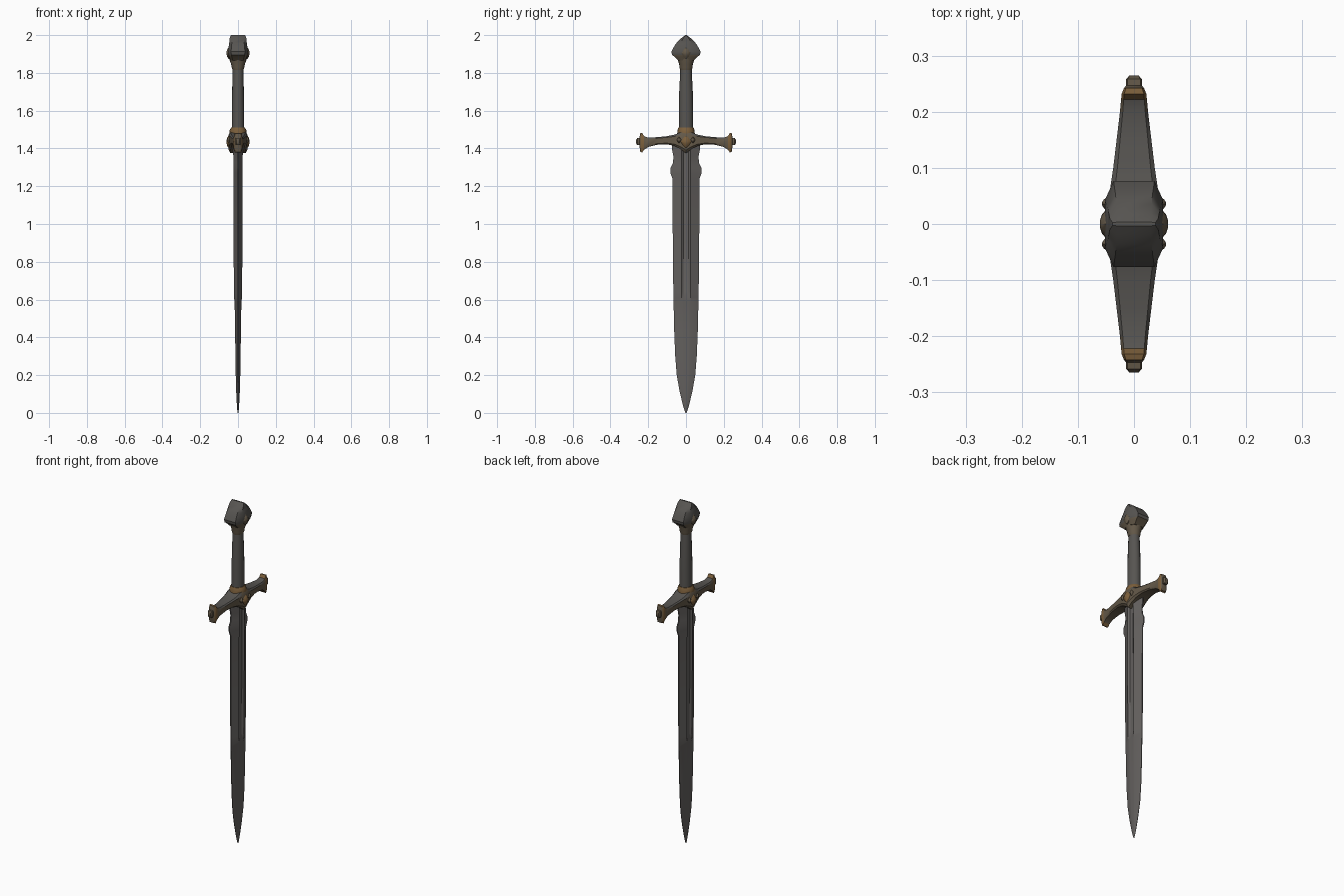
import bpy, bmesh, math

if "Cube" in bpy.data.objects:
    bpy.data.objects.remove(bpy.data.objects["Cube"])


def material(name, rgb):
    m = bpy.data.materials.new(name)
    m.diffuse_color = (*rgb, 1)
    m.use_nodes = True
    m.node_tree.nodes["Principled BSDF"].inputs["Base Color"].default_value = m.diffuse_color
    return m


STEEL = material("worn steel", (0.125, 0.117, 0.112))
GREY = material("dark grey metal", (0.095, 0.090, 0.083))
BRONZE = material("tarnished bronze", (0.125, 0.098, 0.065))
RUST = material("orange bronze", (0.20, 0.115, 0.045))


def loft(name, rings, mats, rule=None, angle=35):
    """Skin a list of equal-length point rings, capped at both ends."""
    bm = bmesh.new()
    rows = [[bm.verts.new(p) for p in ring] for ring in rings]
    n = len(rows[0])
    for a, b in zip(rows, rows[1:]):
        for i in range(n):
            j = (i + 1) % n
            bm.faces.new((a[i], a[j], b[j], b[i]))
    bm.faces.new(rows[0])
    bm.faces.new(rows[-1])
    bmesh.ops.recalc_face_normals(bm, faces=bm.faces)
    bm.normal_update()
    if rule:
        for f in bm.faces:
            f.material_index = rule(f.calc_center_median(), f.normal)
    me = bpy.data.meshes.new(name)
    bm.to_mesh(me)
    bm.free()
    for m in mats:
        me.materials.append(m)
    ob = bpy.data.objects.new(name, me)
    bpy.context.collection.objects.link(ob)
    bpy.ops.object.select_all(action='DESELECT')
    ob.select_set(True)
    bpy.context.view_layer.objects.active = ob
    bpy.ops.object.shade_smooth_by_angle(angle=math.radians(angle))
    return ob


def octagon(hx, hy, cx=0.4, cy=0.4):
    """Chamfered rectangle; cx, cy are the chamfer fractions."""
    a, b = hx * (1 - cx), hy * (1 - cy)
    return [(hx, -b), (hx, b), (a, hy), (-a, hy),
            (-hx, b), (-hx, -b), (-a, -hy), (a, -hy)]


def boss(name, x, y, z, depth, ry, rz, mat):
    """Pointed diamond stud facing out along x."""
    def ring(px, k):
        return [(px, y + ry * k * math.cos(i * math.pi / 4) * (1 if i % 2 == 0 else .8),
                 z + rz * k * math.sin(i * math.pi / 4) * (1 if i % 2 == 0 else .8))
                for i in range(8)]
    s = 1 if x > 0 else -1
    loft(name, [ring(x - s * 0.02, 1), ring(x, 1),
                ring(x + s * depth * .7, .6), ring(x + s * depth, .2)], [mat])


# Blade: z, half width, half thickness, fuller depth
blade = [(0.0, .003, .002, 0), (.025, .012, .005, 0), (.06, .021, .007, 0),
         (.12, .035, .010, 0), (.20, .049, .012, 0), (.30, .057, .014, 0),
         (.42, .062, .015, 0), (.59, .066, .018, 0), (.61, .067, .022, .002),
         (.64, .067, .022, .008), (.90, .070, .023, .008), (1.24, .071, .025, .008),
         (1.265, .081, .025, .008), (1.295, .083, .025, .008), (1.325, .068, .025, .008),
         (1.36, .067, .025, .008), (1.395, .074, .026, .008), (1.43, .074, .026, .008)]
rings = []
for z, w, t, g in blade:
    r = min(.024, w * .35)
    half = [(t * .12, -w), (t, -r), (t - g, -r * .55), (t - g, r * .55), (t, r), (t * .12, w)]
    rings.append([(x, y, z) for x, y in half] + [(-x, y, z) for x, y in reversed(half)])
loft("blade", rings, [STEEL], angle=25)

# Crossguard: y, bottom z, top z, half thickness (mirrored in y)
arm = [(0, 1.375, 1.49, .050), (.03, 1.397, 1.485, .048), (.06, 1.413, 1.473, .043),
       (.10, 1.422, 1.465, .037), (.15, 1.420, 1.460, .031), (.20, 1.408, 1.457, .025),
       (.222, 1.393, 1.465, .023), (.232, 1.378, 1.482, .022), (.242, 1.382, 1.480, .018),
       (.247, 1.418, 1.456, .014), (.258, 1.418, 1.455, .014), (.265, 1.428, 1.445, .008)]
full = [(-y, b, t, h) for y, b, t, h in reversed(arm[1:])] + arm
rings = [[(x, y, (b + t) / 2 + z) for x, z in octagon(h, (t - b) / 2, .2, .3)]
         for y, b, t, h in full]


def guard_rule(c, n):
    if abs(c.y) > .225:
        return 1 if abs(c.y) > .24 else 2
    return 0 if n.z > .6 else 1


loft("crossguard", rings, [GREY, BRONZE, RUST], guard_rule)

# Collar, grip and neck: z, half x, half y
def column(name, rows, mats, rule=None, n=16):
    loft(name, [[(hx * math.cos(2 * math.pi * i / n), hy * math.sin(2 * math.pi * i / n), z)
                 for i in range(n)] for z, hx, hy in rows], mats, rule)


column("guard_collar", [(1.45, .046, .050), (1.485, .046, .046), (1.50, .043, .044),
                        (1.51, .036, .040)], [RUST])
column("grip", [(1.48, .033, .038), (1.60, .033, .038), (1.70, .031, .036),
                (1.80, .029, .031), (1.84, .028, .030)], [GREY])
column("pommel_neck", [(1.815, .029, .031), (1.83, .034, .035), (1.845, .036, .036),
                       (1.87, .045, .044), (1.89, .046, .048)], [BRONZE])

# Pommel head: arched from the side, flat ridge on top
head = [(1.865, .040, .040), (1.885, .047, .060), (1.895, .050, .074), (1.912, .052, .077),
        (1.935, .050, .066), (1.955, .047, .053), (1.975, .045, .036),
        (1.99, .043, .017), (2.0, .038, .004)]
loft("pommel_head", [[(x, y, z) for x, y in octagon(hx, hy, .3, .45)] for z, hx, hy in head],
     [GREY, BRONZE], lambda c, n: 1 if c.z < 1.90 else 0)

# Studs on both faces of the guard and pommel
for s, side in ((1, "right"), (-1, "left")):
    boss("guard_stud_" + side, s * .048, 0, 1.435, .013, .028, .036, RUST)
    boss("pommel_stud_" + side, s * .049, 0, 1.905, .012, .026, .032, BRONZE)
    for y in (-.036, .036):
        boss("guard_side_stud_" + side, s * .046, y, 1.445, .011, .013, .018, BRONZE)
